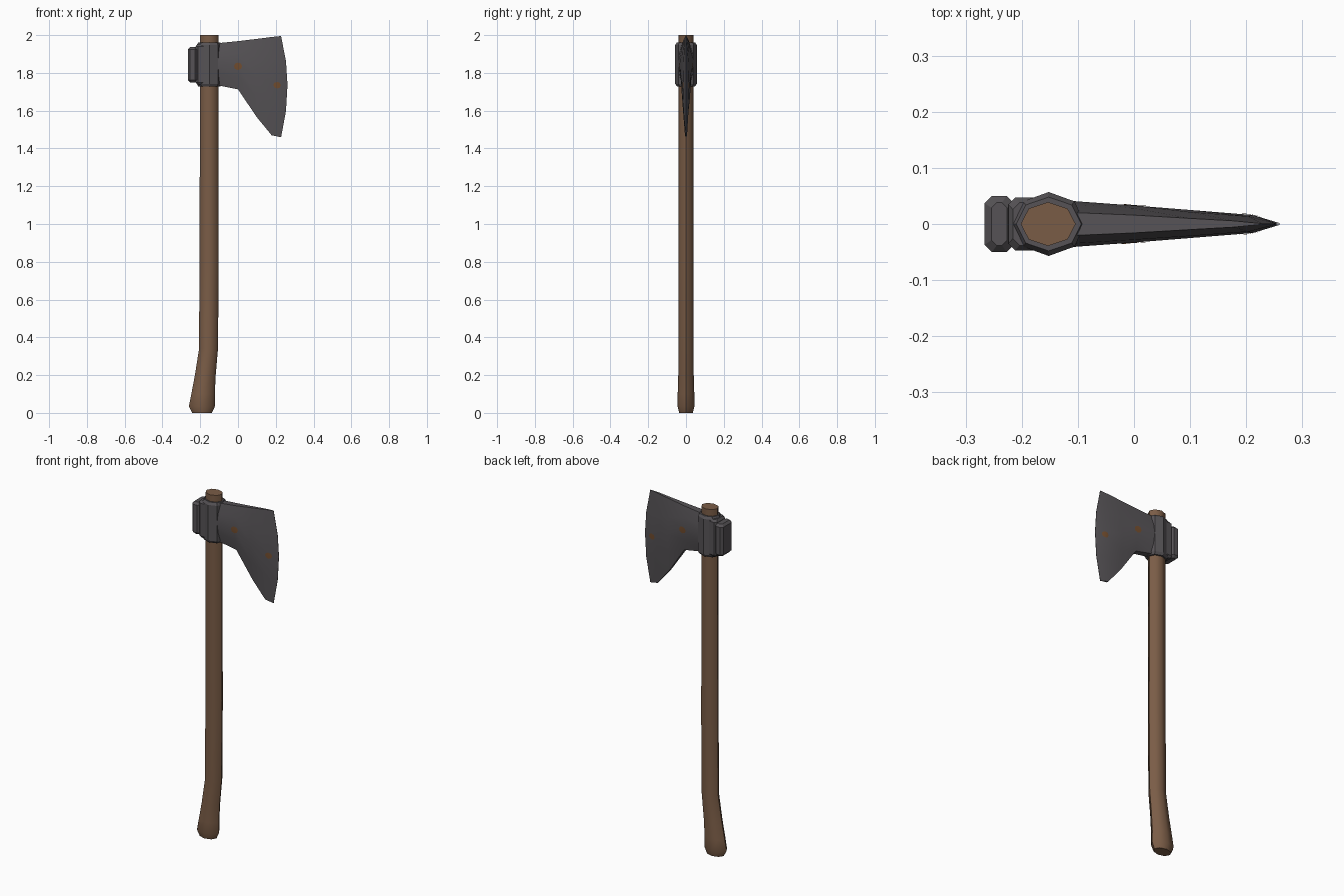
import bpy, bmesh, math
from mathutils import Vector
from mathutils.bvhtree import BVHTree

if "Cube" in bpy.data.objects:
    bpy.data.objects.remove(bpy.data.objects["Cube"])


def material(name, rgb):
    m = bpy.data.materials.new(name)
    m.diffuse_color = (*rgb, 1)
    m.use_nodes = True
    m.node_tree.nodes["Principled BSDF"].inputs["Base Color"].default_value = m.diffuse_color
    return m


WOOD = material("brown wood", (0.195, 0.108, 0.062))
STEEL = material("dark steel", (0.093, 0.086, 0.093))
RUST = material("rust", (0.17, 0.075, 0.028))


def finish(name, bm, mat, angle):
    bmesh.ops.recalc_face_normals(bm, faces=bm.faces)
    me = bpy.data.meshes.new(name)
    bm.to_mesh(me)
    bm.free()
    me.materials.append(mat)
    ob = bpy.data.objects.new(name, me)
    bpy.context.collection.objects.link(ob)
    bpy.ops.object.select_all(action='DESELECT')
    ob.select_set(True)
    bpy.context.view_layer.objects.active = ob
    bpy.ops.object.shade_smooth_by_angle(angle=math.radians(angle))
    return ob


def loft(name, rings, mat, angle=25):
    """Skin a list of equal-length point rings and cap both ends."""
    bm = bmesh.new()
    vs = [[bm.verts.new(p) for p in r] for r in rings]
    n = len(vs[0])
    for a, b in zip(vs, vs[1:]):
        for i in range(n):
            j = (i + 1) % n
            bm.faces.new((a[i], a[j], b[j], b[i]))
    bm.faces.new(vs[0])
    bm.faces.new(vs[-1])
    return finish(name, bm, mat, angle)


def oval(cx, z, rx, ry, n=8):
    return [(cx + rx * math.cos(2 * math.pi * i / n),
             ry * math.sin(2 * math.pi * i / n), z) for i in range(n)]


def chamfered(cx, z, hx, hy, c):
    return [(cx + x, y, z) for x, y in (
        (hx, -hy + c), (hx, hy - c), (hx - c, hy), (-hx + c, hy),
        (-hx, hy - c), (-hx, -hy + c), (-hx + c, -hy), (hx - c, -hy))]


# handle: z, centre x, half width, half depth
loft("handle", [oval(cx, z, rx, ry) for z, cx, rx, ry in (
    (0.0, -0.19, 0.052, 0.036), (0.035, -0.191, 0.069, 0.045),
    (0.10, -0.185, 0.062, 0.044), (0.20, -0.173, 0.055, 0.041),
    (0.34, -0.156, 0.050, 0.040), (0.8, -0.153, 0.051, 0.040),
    (1.4, -0.153, 0.049, 0.039), (2.0, -0.153, 0.049, 0.039))], WOOD, 50)

# collar around the handle
loft("collar", [oval(-0.152, z, rx, ry) for z, rx, ry in (
    (1.728, 0.058, 0.048), (1.742, 0.065, 0.057),
    (1.948, 0.065, 0.057), (1.962, 0.058, 0.048))], STEEL)

# neck and poll behind the collar
loft("neck", [chamfered(-0.19, z, hx, hy, 0.012) for z, hx, hy in (
    (1.738, 0.026, 0.038), (1.75, 0.034, 0.047),
    (1.94, 0.034, 0.047), (1.952, 0.026, 0.038))], STEEL)
loft("poll", [chamfered(-0.240, z, 0.026 - d, 0.05 - d, 0.013 - d * 0.3)
              for z, d in ((1.75, 0.012), (1.763, 0), (1.923, 0), (1.936, 0.012))], STEEL)

# blade: columns from collar to cutting edge, five rows from bottom to top
ROWS = (0, 0.26, 0.52, 0.75, 1)
BOW = (0.228, 0.254, 0.262, 0.254, 0.228)


def column(zb, zt, half, rim, xs):
    pts = []
    for v, x, f in zip(ROWS, xs, (rim, 0.85, 1, 0.85, rim)):
        pts.append((x, half * f, zb + (zt - zb) * v))
    return pts + [(x, -y, z) for x, y, z in reversed(pts)]


blade = loft("blade", [
    column(1.735, 1.957, 0.041, 0.5, [-0.11] * 5),
    column(1.713, 1.968, 0.033, 0.48, [0.0] * 5),
    column(1.565, 1.980, 0.025, 0.4, [0.1] * 5),
    column(1.470, 1.990, 0.016, 0.35, [x - 0.05 for x in BOW]),
    column(1.459, 1.995, 0.0008, 0.9, BOW)], STEEL)

# rust spots laid on both blade sides
bpy.context.view_layer.update()
tree = BVHTree.FromObject(blade, bpy.context.evaluated_depsgraph_get())
bm = bmesh.new()
for side in (-1, 1):
    for cx, cz, rx, rz in ((0.0, 1.835, 0.022, 0.02), (0.207, 1.735, 0.02, 0.018)):
        def on_blade(x, z):
            hit = tree.ray_cast(Vector((x, side, z)), Vector((0, -side, 0)))[0]
            return bm.verts.new((x, (hit.y if hit else 0) + side * 0.0015, z))
        mid = on_blade(cx, cz)
        rim = [on_blade(cx + rx * math.cos(i * math.pi / 4),
                        cz + rz * math.sin(i * math.pi / 4)) for i in range(8)]
        for i in range(8):
            tri = (mid, rim[i], rim[(i + 1) % 8])
            bm.faces.new(tri if side < 0 else tri[::-1])
finish("rust_spots", bm, RUST, 30)
